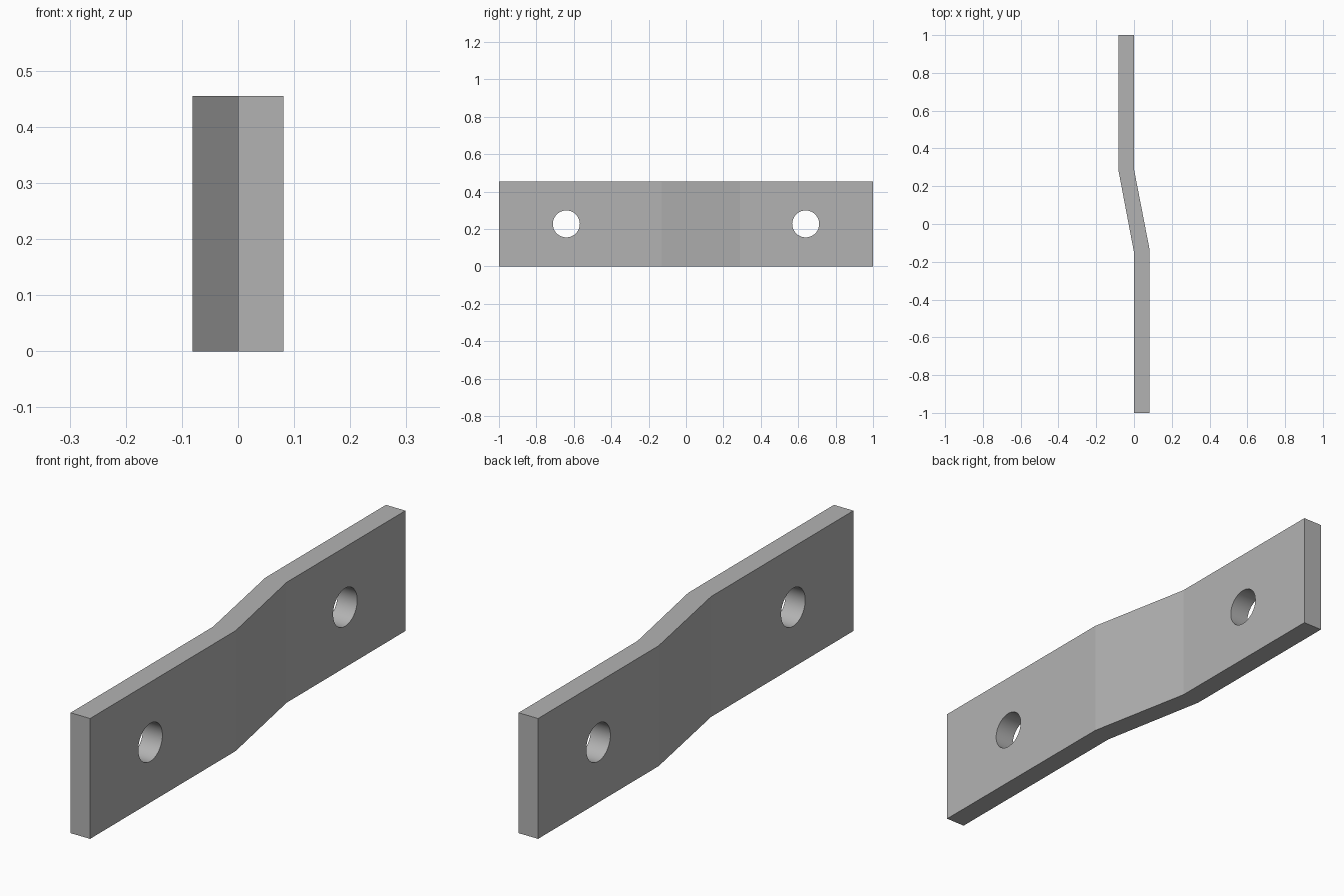
import bpy
import bmesh
import math

cube = bpy.data.objects.get("Cube")
if cube:
    bpy.data.objects.remove(cube, do_unlink=True)

HEIGHT = 0.455
HALF = 0.0815

steel = bpy.data.materials.new("plain_grey")
steel.use_nodes = True
GREY = (0.45, 0.45, 0.45, 1)
steel.diffuse_color = GREY
steel.node_tree.nodes["Principled BSDF"].inputs["Base Color"].default_value = GREY

# Joggled strip: plan outline extruded upwards
outline = [(0, -1), (HALF, -1), (HALF, -0.13), (0, 0.29),
           (0, 1), (-HALF, 1), (-HALF, 0.28), (0, -0.15)]
bm = bmesh.new()
base = bm.faces.new([bm.verts.new((x, y, 0)) for x, y in outline])
top = bmesh.ops.extrude_face_region(bm, geom=[base])["geom"]
bmesh.ops.translate(bm, vec=(0, 0, HEIGHT),
                    verts=[v for v in top if isinstance(v, bmesh.types.BMVert)])
bmesh.ops.recalc_face_normals(bm, faces=bm.faces)
mesh = bpy.data.meshes.new("offset_strap")
bm.to_mesh(mesh)
bm.free()
mesh.materials.append(steel)
strap = bpy.data.objects.new("offset_strap", mesh)
bpy.context.collection.objects.link(strap)

# Bolt hole through each end
for side in (-1, 1):
    bpy.ops.mesh.primitive_cylinder_add(
        vertices=48, radius=0.072, depth=0.4,
        location=(0, side * 0.64, HEIGHT / 2), rotation=(0, math.pi / 2, 0))
    cutter = bpy.context.object
    cutter.name = "hole_cutter"
    cutter.hide_render = True
    cutter.data.materials.append(steel)
    bpy.ops.object.select_all(action="DESELECT")
    strap.select_set(True)
    bpy.context.view_layer.objects.active = strap
    cut = strap.modifiers.new("bolt_hole", "BOOLEAN")
    cut.operation = "DIFFERENCE"
    cut.solver = "EXACT"
    cut.object = cutter
    bpy.ops.object.modifier_apply(modifier=cut.name)
    bpy.data.objects.remove(cutter, do_unlink=True)

# Smooth hole walls, crisp bends
bpy.ops.object.shade_smooth_by_angle(angle=math.radians(9))
